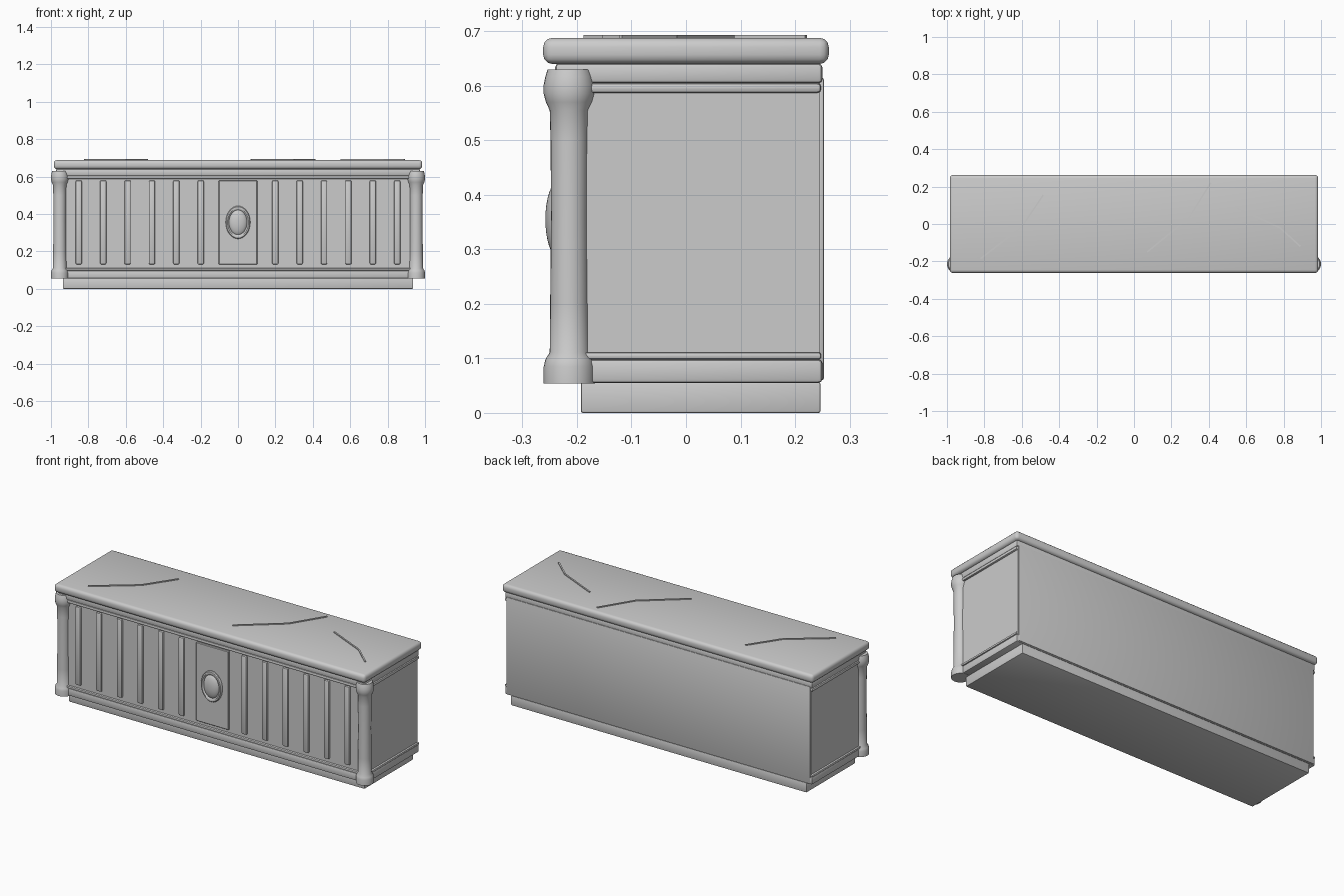
import bpy, bmesh, math
from mathutils import Vector

if "Cube" in bpy.data.objects:
    bpy.data.objects.remove(bpy.data.objects["Cube"])

def finish(name, bm, smooth=True):
    bmesh.ops.recalc_face_normals(bm, faces=bm.faces)
    me = bpy.data.meshes.new(name)
    bm.to_mesh(me)
    bm.free()
    ob = bpy.data.objects.new(name, me)
    bpy.context.collection.objects.link(ob)
    if smooth:
        bpy.ops.object.select_all(action='DESELECT')
        ob.select_set(True)
        bpy.context.view_layer.objects.active = ob
        bpy.ops.object.shade_smooth_by_angle(angle=math.radians(35))
    return ob

def box(name, lo, hi, bevel=0.0, segments=2):
    bm = bmesh.new()
    bmesh.ops.create_cube(bm, size=1)
    for v in bm.verts:
        v.co = [(lo[i] + hi[i]) / 2 + v.co[i] * (hi[i] - lo[i]) for i in range(3)]
    if bevel:
        bmesh.ops.bevel(bm, geom=bm.edges[:], offset=bevel, segments=segments,
                        profile=0.5, affect='EDGES')
    return finish(name, bm)

def lathe(name, profile, center, scale=(1, 1), sides=28, front=False):
    # profile is (radius, height); front=True points the axis along -y
    bm = bmesh.new()
    rings = []
    for r, h in profile:
        ring = []
        for i in range(sides):
            a = 2 * math.pi * i / sides
            u, w = r * scale[0] * math.cos(a), r * scale[1] * math.sin(a)
            p = Vector((u, -h, w)) if front else Vector((u, w, h))
            ring.append(bm.verts.new(p + Vector(center)))
        rings.append(ring)
    for a, b in zip(rings, rings[1:]):
        for i in range(sides):
            j = (i + 1) % sides
            bm.faces.new((a[i], a[j], b[j], b[i]))
    bm.faces.new(rings[0])
    bm.faces.new(rings[-1])
    return finish(name, bm)

# Carcass
box("plinth", (-0.936, -0.193, 0), (0.936, 0.247, 0.056), 0.004)
box("body", (-0.965, -0.222, 0.056), (0.965, 0.246, 0.64))
box("back_panel", (-0.962, 0.24, 0.06), (0.962, 0.253, 0.615), 0.004)
box("base_band", (-0.973, -0.232, 0.055), (0.973, 0.25, 0.098), 0.007)
box("frieze_band", (-0.973, -0.24, 0.605), (0.973, 0.25, 0.641), 0.007)
box("lower_bead", (-0.976, -0.234, 0.098), (0.976, 0.248, 0.111), 0.005)
box("upper_bead", (-0.976, -0.238, 0.587), (0.976, 0.248, 0.605), 0.007)

# Top slab
box("top_slab", (-0.985, -0.262, 0.64), (0.985, 0.262, 0.688), 0.017, 3)

# Corner columns
column = [(0.047, 0.054), (0.047, 0.085), (0.044, 0.098), (0.036, 0.111),
          (0.0352, 0.2), (0.0335, 0.36), (0.0345, 0.5), (0.036, 0.555),
          (0.043, 0.57), (0.047, 0.585), (0.047, 0.602), (0.044, 0.617), (0.04, 0.63)]
for side, sx in (("left", -1), ("right", 1)):
    lathe(side + "_column", column, (sx * 0.953, -0.214, 0))

# Raised ribs on the front
for sx in (-1, 1):
    for i in range(6):
        x = sx * (0.199 + 0.1305 * i)
        box("front_rib", (x - 0.017, -0.234, 0.13), (x + 0.017, -0.215, 0.58), 0.008, 2)

# Centre plaque with oval medallion
box("centre_plaque", (-0.103, -0.234, 0.13), (0.103, -0.215, 0.58), 0.003, 1)
rim = [(1.0, 0), (1.0, 0.007), (0.95, 0.012), (0.85, 0.013), (0.76, 0.009), (0.72, 0.004)]
lathe("medallion_rim", rim, (0, -0.234, 0.355), (0.066, 0.088), 32, True)
dome = [(math.cos(t * math.pi / 16), 0.024 * math.sin(t * math.pi / 16)) for t in range(8)]
lathe("medallion_dome", dome, (0, -0.234, 0.355), (0.05, 0.07), 32, True)

# Thin cracks on the top
cracks = [[(-0.82, -0.185), (-0.6, -0.015), (-0.485, 0.155)],
          [(0.07, -0.15), (0.295, 0.035), (0.41, 0.22)],
          [(0.55, 0.085), (0.78, -0.02), (0.89, -0.12)]]
for path in cracks:
    for a, b in zip(path, path[1:]):
        a, b = Vector(a), Vector(b)
        d = b - a
        mid = (a + b) / 2
        h = d.length / 2
        ob = box("top_crack", (-h, -0.004, -0.004), (h, 0.004, 0.004))
        ob.location = (mid.x, mid.y, 0.689)
        ob.rotation_euler.z = math.atan2(d.y, d.x)
